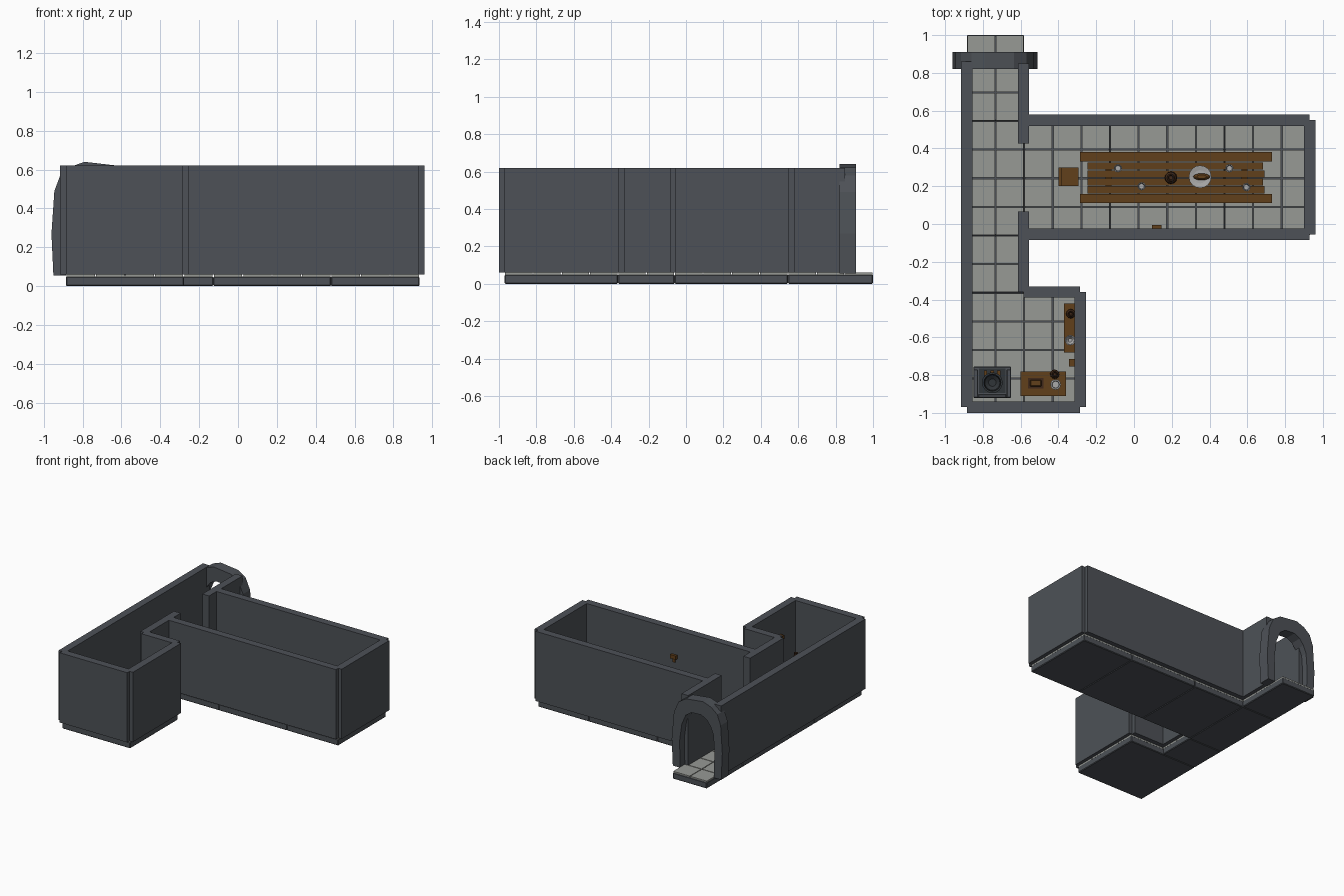
import bpy, bmesh, math

cube = bpy.data.objects.get("Cube")
if cube:
    bpy.data.objects.remove(cube, do_unlink=True)


def material(name, rgb):
    m = bpy.data.materials.new(name)
    m.use_nodes = True
    m.diffuse_color = (*rgb, 1)
    m.node_tree.nodes["Principled BSDF"].inputs["Base Color"].default_value = (*rgb, 1)
    return m


STONE = material("slate stone", (0.075, 0.083, 0.095))
TILE = material("pale floor tile", (0.31, 0.32, 0.30))
WOOD = material("brown wood", (0.12, 0.05, 0.011))
CLAY = material("dark clay", (0.05, 0.022, 0.01))
PEWTER = material("pale pewter", (0.4, 0.4, 0.4))
IRON = material("dark iron", (0.03, 0.035, 0.04))


def finish(bm, name, mat):
    bmesh.ops.recalc_face_normals(bm, faces=bm.faces)
    me = bpy.data.meshes.new(name)
    bm.to_mesh(me)
    bm.free()
    me.materials.append(mat)
    ob = bpy.data.objects.new(name, me)
    bpy.context.collection.objects.link(ob)
    return ob


def boxes(name, mat, spans, bevel=0):
    """One object made of boxes, each given as x, y and z ranges."""
    bm = bmesh.new()
    for span in spans:
        verts = bmesh.ops.create_cube(bm, size=1)["verts"]
        for v in verts:
            v.co = [(a + b) / 2 + c * (b - a) for c, (a, b) in zip(v.co, span)]
    ob = finish(bm, name, mat)
    if bevel:
        mod = ob.modifiers.new("soft edges", "BEVEL")
        mod.width = bevel
    return ob


def lathe(name, mat, x, y, z, profile, sides=12):
    """Turned shape from (radius, height) points."""
    bm = bmesh.new()
    rings = [[bm.verts.new((x + r * math.cos(math.tau * i / sides),
                            y + r * math.sin(math.tau * i / sides), z + h))
              for i in range(sides)] for r, h in profile]
    for lo, hi in zip(rings, rings[1:]):
        for i in range(sides):
            j = (i + 1) % sides
            bm.faces.new((lo[i], lo[j], hi[j], hi[i]))
    bm.faces.new(rings[0])
    bm.faces.new(rings[-1])
    return finish(bm, name, mat)


def legs(x, y, z, size=0.02):
    """Four legs set inside the given ranges."""
    return [((px, px + size), (py, py + size), z)
            for px in (x[0] + 0.01, x[1] - 0.01 - size)
            for py in (y[0] + 0.01, y[1] - 0.01 - size)]


# Floor: foundation slabs and square tiles
U = 1.97 / 13
X0, Y0 = -0.885, -0.97
FLOOR = 0.06


def slab(i0, i1, j0, j1):
    return ((X0 + i0 * U, X0 + i1 * U), (Y0 + j0 * U, Y0 + j1 * U), (0, 0.05))


boxes("foundation", STONE, [slab(0, 4, 0, 4), slab(0, 2, 4, 6), slab(0, 2, 6, 10),
                            slab(0, 2, 10, 13), slab(2, 5, 6, 10), slab(5, 9, 6, 10),
                            slab(9, 12, 6, 10)], 0.005)
tiles = []
for i in range(12):
    for j in range(13):
        if i < 2 or (i < 4 and j < 4) or 6 <= j < 10:
            x, y = X0 + i * U, Y0 + j * U
            tiles.append(((x + 0.003, x + U - 0.003), (y + 0.003, y + U - 0.003), (0.045, FLOOR)))
boxes("floor_tiles", TILE, tiles)

# Walls: straight runs, each centred on a line and with notched corners
H, T = (FLOOR, 0.62), 0.03


def along_x(a, b, y):
    return ((a, b), (y - T, y + T), H)


def along_y(x, a, b):
    return ((x - T, x + T), (a, b), H)


for name, span in {
    "corridor_outer_wall": along_y(-0.885, -0.365, 0.86),
    "kitchen_outer_wall": along_y(-0.885, -0.97, -0.365),
    "kitchen_front_wall": along_x(-0.885, -0.285, -0.97),
    "kitchen_side_wall": along_y(-0.285, -0.97, -0.36),
    "kitchen_back_wall": along_x(-0.585, -0.285, -0.36),
    "corridor_inner_wall": along_y(-0.585, -0.36, 0.065),
    "corridor_entry_wall": along_y(-0.585, 0.425, 0.85),
    "hall_front_wall": along_x(-0.585, 0.93, -0.055),
    "hall_back_wall": along_x(-0.585, 0.93, 0.55),
    "hall_end_wall": along_y(0.93, -0.055, 0.55),
}.items():
    boxes(name, STONE, [span])

# Entrance arch: faceted ring between an outer and an inner outline
outer = [(-.215, .055), (-.225, .27), (-.21, .49), (-.18, .57), (-.125, .615), (-.055, .64),
         (.1, .622), (.165, .58), (.205, .49), (.225, .27), (.215, .055)]
inner = [(-.15, .055), (-.155, .27), (-.145, .4), (-.12, .46), (-.085, .505), (-.035, .53),
         (.05, .525), (.1, .49), (.135, .41), (.155, .27), (.15, .055)]
bm = bmesh.new()
rows = [[bm.verts.new((-0.735 + px, y, pz)) for px, pz in line]
        for line, y in ((outer, 0.82), (outer, 0.91), (inner, 0.91), (inner, 0.82))]
for a, b in zip(rows, rows[1:] + rows[:1]):
    for k in range(len(outer) - 1):
        bm.faces.new((a[k], a[k + 1], b[k + 1], b[k]))
for end in (0, -1):
    bm.faces.new([r[end] for r in rows])
finish(bm, "entrance_arch", STONE)

# Dining table with plank top and two benches
TOP = 0.22
planks = [((-0.245, 0.69 - 0.008 * (k % 2)), (0.162 + k * 0.042, 0.2 + k * 0.042), (TOP - 0.02, TOP))
          for k in range(4)]
trestles = [((x, x + 0.03), (0.18, 0.31), (FLOOR, TOP - 0.02)) for x in (-0.15, 0.57)]
boxes("dining_table", WOOD, planks + trestles)
for name, y in (("front_bench", 0.11), ("back_bench", 0.33)):
    seat = [((-0.285, 0.73), (y + d, y + d + 0.024), (0.13, 0.15)) for d in (0, 0.026)]
    boxes(name, WOOD, seat + legs((-0.25, 0.7), (y - 0.005, y + 0.055), (FLOOR, 0.13), 0.015))

# Head chair
boxes("head_chair", WOOD, [((-0.4, -0.295), (0.2, 0.3), (0.135, 0.15)),
                           ((-0.4, -0.385), (0.2, 0.3), (0.15, 0.27))]
      + legs((-0.4, -0.295), (0.2, 0.3), (FLOOR, 0.135), 0.015))

# Tableware
CUP = [(0.015, 0), (0.008, 0.006), (0.008, 0.015), (0.02, 0.025), (0.022, 0.045),
       (0.017, 0.045), (0.014, 0.025)]
JUG = [(0.022, 0), (0.033, 0.02), (0.03, 0.04), (0.015, 0.055), (0.02, 0.07), (0.014, 0.07), (0.01, 0.055)]
PLATE = [(0.035, 0), (0.06, 0.008), (0.056, 0.008), (0.035, 0.004)]
for n, (x, y) in enumerate([(-0.085, 0.295), (0.04, 0.2), (0.505, 0.295), (0.595, 0.195)]):
    lathe(f"goblet_{n + 1}", PEWTER, x, y, TOP, CUP)
lathe("table_jug", CLAY, 0.195, 0.245, TOP, JUG)
lathe("serving_plate", PEWTER, 0.35, 0.25, TOP, PLATE, 16)
roast = lathe("roast", WOOD, 0, 0, 0, [(0.02, 0), (0.045, 0.01), (0.045, 0.022), (0.025, 0.035)])
roast.scale.y = 0.4
roast.location = (0.358, 0.25, TOP + 0.005)

# Kitchen work table with board, mug and jug
boxes("work_table", WOOD, [((-0.6, -0.36), (-0.91, -0.78), (0.19, 0.21))]
      + legs((-0.6, -0.36), (-0.91, -0.78), (FLOOR, 0.19)))
boxes("cutting_board", CLAY, [((-0.56, -0.48), (-0.87, -0.815), (0.21, 0.215))])
boxes("bread", WOOD, [((-0.55, -0.49), (-0.86, -0.825), (0.215, 0.23))], 0.004)
lathe("mug", PEWTER, -0.415, -0.85, 0.21, [(0.025, 0), (0.028, 0.045), (0.02, 0.045), (0.018, 0.01)])
lathe("kitchen_jug", CLAY, -0.42, -0.795, 0.21, [(r * 0.75, h * 1.05) for r, h in JUG])

# Wall shelf with its bowl and pot
boxes("wall_shelf", WOOD, [((-0.37, -0.31), (-0.68, -0.42), (0.33, 0.345))]
      + [((-0.35, -0.31), (y, y + 0.015), (0.29, 0.33)) for y in (-0.65, -0.465)])
lathe("shelf_pot", CLAY, -0.335, -0.475, 0.345, [(r * 0.75, h * 0.8) for r, h in JUG])
lathe("shelf_bowl", PEWTER, -0.338, -0.615, 0.345, [(0.015, 0), (0.028, 0.025), (0.023, 0.025), (0.01, 0.008)])

# Wall brackets
boxes("hall_bracket", WOOD, [((0.095, 0.145), (-0.025, -0.005), (0.39, 0.42)),
                             ((0.11, 0.13), (-0.025, -0.015), (0.36, 0.39))])
boxes("kitchen_bracket", WOOD, [((-0.345, -0.31), (-0.755, -0.715), (0.39, 0.42))])

# Hearth: three-sided stone stand, hot plate, logs and cauldron
boxes("hearth", STONE, [((-0.85, -0.65), (-0.92, -0.755), (FLOOR, 0.13)),
                        ((-0.85, -0.825), (-0.92, -0.77), (0.13, 0.2)),
                        ((-0.675, -0.65), (-0.92, -0.77), (0.13, 0.2)),
                        ((-0.825, -0.675), (-0.92, -0.9), (0.13, 0.2))], 0.004)
boxes("hearth_plate", IRON, [((-0.82, -0.68), (-0.895, -0.765), (0.13, 0.137))])
boxes("hearth_logs", WOOD, [((x, x + 0.018), (-0.87, -0.775), (0.137, 0.152))
                            for x in (-0.795, -0.76, -0.725)])
lathe("cauldron", IRON, -0.75, -0.84, 0.15, [(0.025, 0), (0.05, 0.025), (0.048, 0.05), (0.055, 0.06),
                                             (0.045, 0.06), (0.04, 0.03), (0.02, 0.015)], 16)
